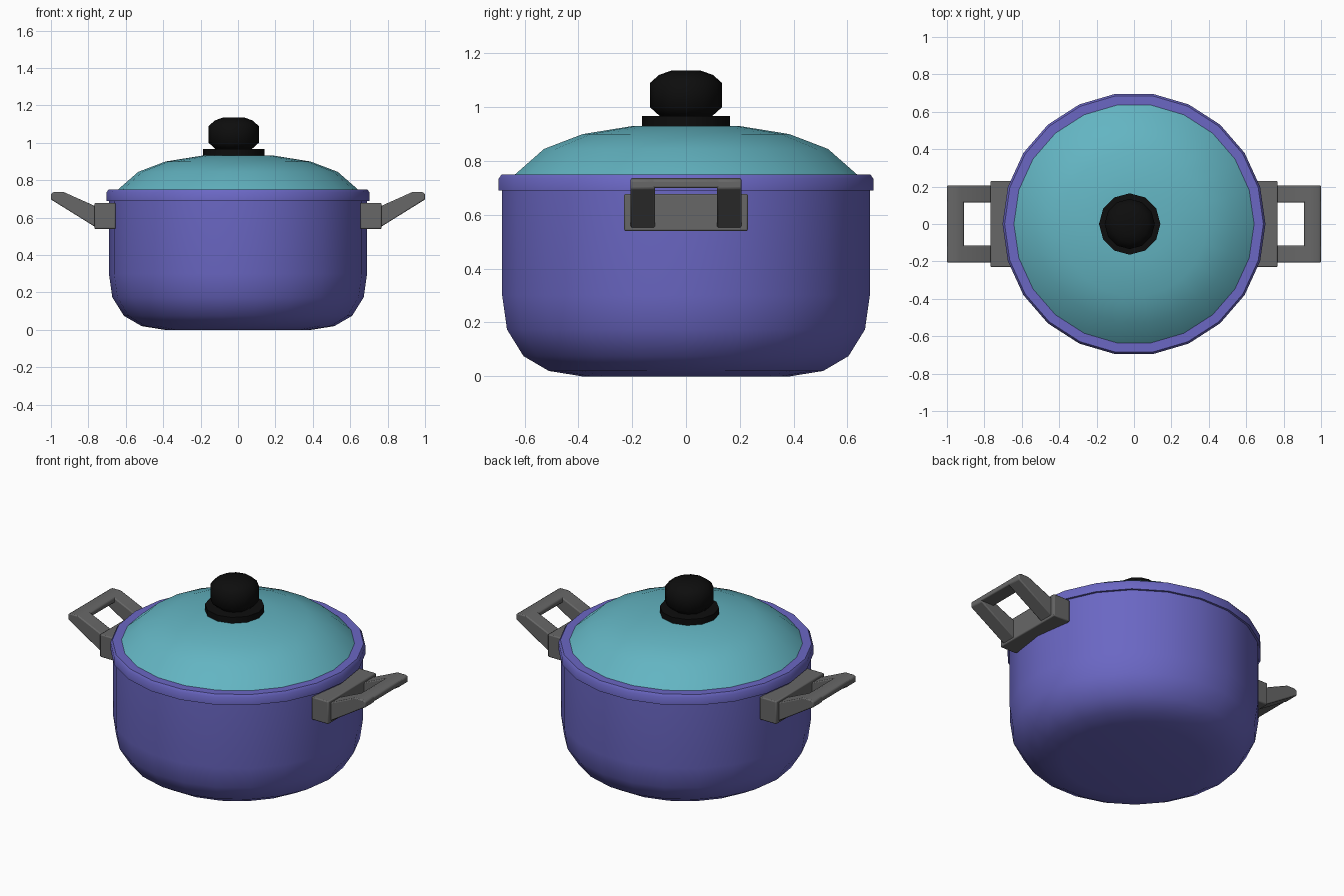
import bpy, bmesh, math
from mathutils import Vector

if "Cube" in bpy.data.objects:
    bpy.data.objects.remove(bpy.data.objects["Cube"], do_unlink=True)


def material(name, color):
    m = bpy.data.materials.new(name)
    m.use_nodes = True
    m.diffuse_color = (*color, 1)
    bsdf = m.node_tree.nodes["Principled BSDF"]
    bsdf.inputs["Base Color"].default_value = (*color, 1)
    bsdf.inputs["Roughness"].default_value = 0.6
    return m


purple = material("purple enamel", (0.145, 0.135, 0.55))
teal = material("teal enamel", (0.125, 0.46, 0.54))
grey = material("grey plastic", (0.135, 0.135, 0.135))
black = material("black plastic", (0.004, 0.004, 0.004))


def finish(name, bm, mat, angle=38, bevel=0):
    """Turn a bmesh into a shaded object."""
    bmesh.ops.recalc_face_normals(bm, faces=bm.faces)
    mesh = bpy.data.meshes.new(name)
    bm.to_mesh(mesh)
    bm.free()
    mesh.materials.append(mat)
    ob = bpy.data.objects.new(name, mesh)
    bpy.context.collection.objects.link(ob)
    bpy.ops.object.select_all(action='DESELECT')
    ob.select_set(True)
    bpy.context.view_layer.objects.active = ob
    bpy.ops.object.shade_smooth_by_angle(angle=math.radians(angle))
    if bevel:
        mod = ob.modifiers.new("soft edges", 'BEVEL')
        mod.width, mod.segments = bevel, 2
    return ob


def lathe(name, profile, sides, mat, x=0, angle=38):
    """Revolve (radius, height) points about the vertical axis."""
    bm = bmesh.new()
    verts = [bm.verts.new((r, 0, z)) for r, z in profile]
    edges = [bm.edges.new(pair) for pair in zip(verts, verts[1:])]
    bmesh.ops.spin(bm, geom=verts + edges, cent=(0, 0, 0), axis=(0, 0, 1),
                   angle=math.tau, steps=sides)
    bmesh.ops.remove_doubles(bm, verts=bm.verts, dist=0.0005)
    bmesh.ops.translate(bm, verts=bm.verts, vec=(x, 0, 0))
    return finish(name, bm, mat, angle)


def prism(bm, profile, y0, y1, side):
    """Extrude an (x, z) outline from y0 to y1 on one side of the pot."""
    face = bm.faces.new([bm.verts.new((side * x, y0, z)) for x, z in profile])
    new = bmesh.ops.extrude_face_region(bm, geom=[face])["geom"]
    bmesh.ops.translate(bm, vec=Vector((0, y1 - y0, 0)),
                        verts=[g for g in new if isinstance(g, bmesh.types.BMVert)])


# Pot: rounded base, straight wall, overhanging rim and hollow inside
lathe("pot_body", [(0, 0), (0.39, 0), (0.515, 0.02), (0.61, 0.075), (0.672, 0.174),
                   (0.69, 0.3), (0.69, 0.69), (0.703, 0.69), (0.703, 0.735),
                   (0.692, 0.75), (0.63, 0.75), (0.63, 0.2), (0.5, 0.06), (0, 0.06)],
      22, purple)

# Domed lid
lathe("lid", [(0.642, 0.75), (0.533, 0.845), (0.388, 0.9), (0.195, 0.931), (0, 0.931)],
      22, teal)

# Lid knob and its base plate
KNOB_X = -0.023
lathe("knob_base", [(0, 0.925), (0.164, 0.925), (0.164, 0.967), (0, 0.967)],
      12, black, KNOB_X)
lathe("knob", [(0, 0.96), (0.095, 0.965), (0.134, 1.0), (0.134, 1.09), (0.1, 1.12),
               (0.055, 1.136), (0, 1.136)], 12, black, KNOB_X, 60)

# Side handles: mounting block, two sloping arms and an outer crossbar
block = [(0.655, 0.54), (0.768, 0.54), (0.768, 0.678), (0.655, 0.678)]
arm = [(0.76, 0.548), (1.0, 0.697), (1.0, 0.728), (0.985, 0.736), (0.93, 0.736), (0.76, 0.66)]
crossbar = [(0.91, 0.7), (1.0, 0.7), (1.0, 0.728), (0.985, 0.736), (0.93, 0.736), (0.91, 0.727)]
for label, side in (("left", 1), ("right", -1)):
    bm = bmesh.new()
    prism(bm, block, -0.23, 0.23, side)
    finish(label + "_handle_mount", bm, grey, 30, 0.006)
    bm = bmesh.new()
    prism(bm, arm, -0.206, -0.115, side)
    prism(bm, arm, 0.115, 0.206, side)
    prism(bm, crossbar, -0.16, 0.16, side)
    finish(label + "_handle_grip", bm, grey, 30, 0.006)
